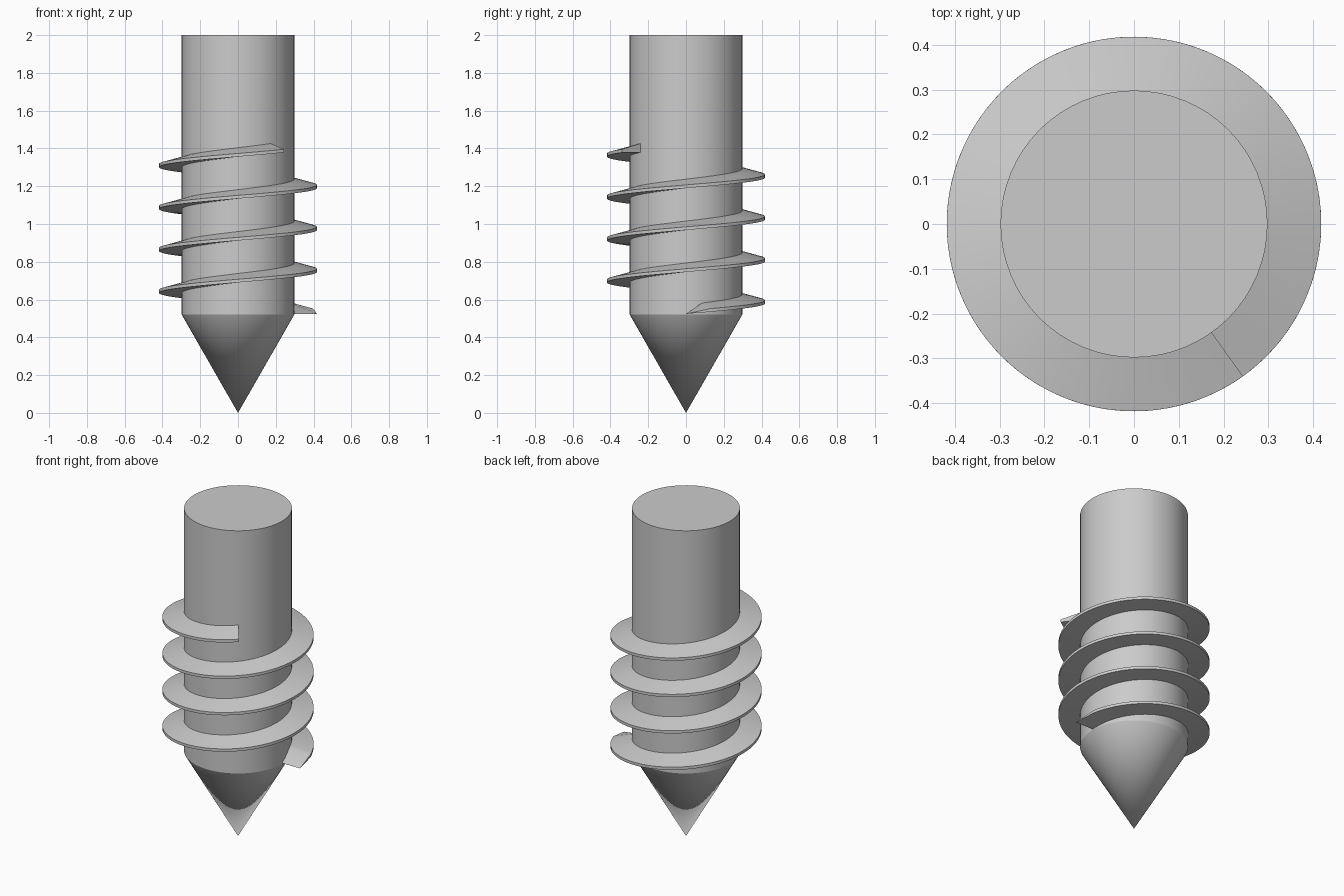
import bpy, bmesh
from math import cos, sin, radians, tau

cube = bpy.data.objects.get("Cube")
if cube:
    bpy.data.objects.remove(cube)

SHAFT_R, THREAD_R = 0.298, 0.418
SHOULDER, TOP = 0.52, 2.0
PITCH, START_Z = 0.222, 0.524
END_ANGLE = 3 * tau + radians(305.6)
RAMP_ANGLE = radians(18)

grey = bpy.data.materials.new("steel grey")
grey.use_nodes = True
colour = (0.6, 0.6, 0.6, 1)
grey.diffuse_color = colour
grey.node_tree.nodes["Principled BSDF"].inputs["Base Color"].default_value = colour


def finish(name, bm):
    bmesh.ops.recalc_face_normals(bm, faces=bm.faces)
    mesh = bpy.data.meshes.new(name)
    bm.to_mesh(mesh)
    bm.free()
    mesh.materials.append(grey)
    obj = bpy.data.objects.new(name, mesh)
    bpy.context.collection.objects.link(obj)
    bpy.ops.object.select_all(action='DESELECT')
    obj.select_set(True)
    bpy.context.view_layer.objects.active = obj
    bpy.ops.object.shade_smooth_by_angle(angle=radians(25))
    return obj


# Shaft and pointed tip
bm = bmesh.new()
n = 64


def ring(z):
    return [bm.verts.new((SHAFT_R * cos(tau * i / n), SHAFT_R * sin(tau * i / n), z))
            for i in range(n)]


low, high = ring(SHOULDER), ring(TOP)
apex = bm.verts.new((0, 0, 0))
for i in range(n):
    j = (i + 1) % n
    bm.faces.new((low[i], low[j], high[j], high[i]))
    bm.faces.new((apex, low[j], low[i]))
bm.faces.new(high)
finish("shaft", bm)

# Helical thread: flat underside, sloping top, ramped start and blunt end
bm = bmesh.new()
inner = SHAFT_R - 0.01
profile = [(inner, 0), (THREAD_R, 0), (THREAD_R, 0.017), (inner, 0.05)]
steps = 80 * 4
angles = [0] + [RAMP_ANGLE + (END_ANGLE - RAMP_ANGLE) * i / steps for i in range(steps + 1)]
sections = []
for a in angles:
    height = 1 if a else 0.01
    z = START_Z + PITCH * a / tau
    sections.append([bm.verts.new((r * cos(a), r * sin(a), z + h * height))
                     for r, h in profile])
for s, t in zip(sections, sections[1:]):
    for i in range(4):
        j = (i + 1) % 4
        bm.faces.new((s[i], s[j], t[j], t[i]))
bm.faces.new(sections[0])
bm.faces.new(sections[-1])
finish("thread", bm)
